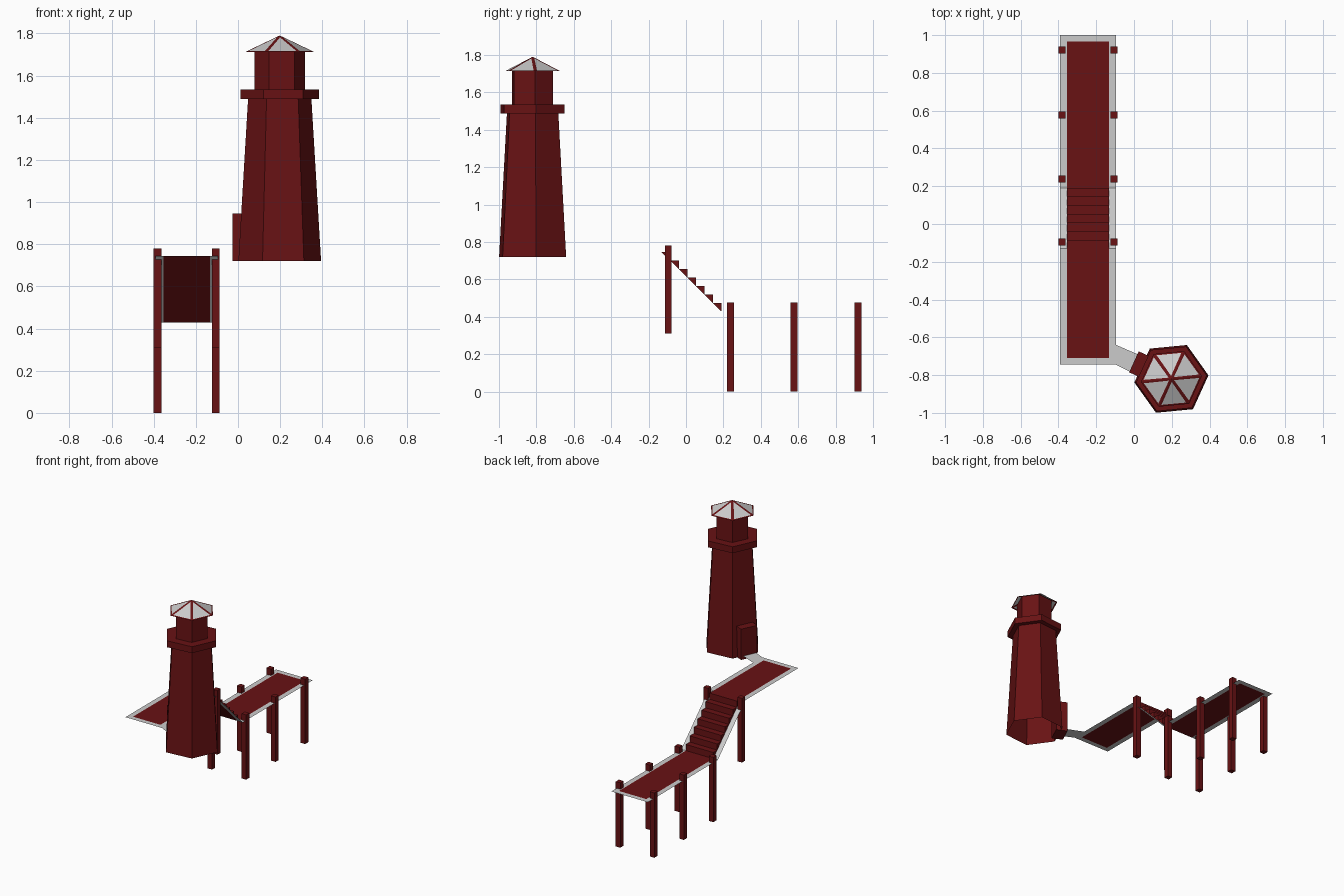
import bpy, bmesh
from math import radians, sin, cos

if "Cube" in bpy.data.objects:
    bpy.data.objects.remove(bpy.data.objects["Cube"])


def material(name, rgb):
    m = bpy.data.materials.new(name)
    m.diffuse_color = (*rgb, 1)
    m.use_nodes = True
    m.node_tree.nodes["Principled BSDF"].inputs["Base Color"].default_value = m.diffuse_color
    return m


RED = material("dark_red", (0.14, 0.006, 0.007))
GREY = material("grey", (0.8, 0.8, 0.8))


def make(name, bm, mats=(RED,)):
    me = bpy.data.meshes.new(name)
    bm.to_mesh(me)
    bm.free()
    for m in mats:
        me.materials.append(m)
    ob = bpy.data.objects.new(name, me)
    bpy.context.collection.objects.link(ob)
    return ob


def box(name, center, size, angle=0):
    bm = bmesh.new()
    bmesh.ops.create_cube(bm, size=1)
    bmesh.ops.scale(bm, vec=size, verts=bm.verts)
    ob = make(name, bm)
    ob.location = center
    ob.rotation_euler.z = angle
    return ob


LOW, HIGH = 0.428, 0.745          # deck heights
STAIR_Y0, STAIR_Y1 = -0.13, 0.19  # stair top and foot
XS = (-0.391, -0.354, -0.132, -0.095)

# Walkway: two flat decks joined by a slope, grey rim around a red middle
path = [(-0.745, HIGH), (-0.71, HIGH), (STAIR_Y0, HIGH),
        (STAIR_Y1, LOW), (0.965, LOW), (1.0, LOW)]
bm = bmesh.new()
rows = [[bm.verts.new((x, y, z)) for x in XS] for y, z in path]
for i in range(len(path) - 1):
    for j in range(3):
        f = bm.faces.new((rows[i][j], rows[i][j + 1],
                          rows[i + 1][j + 1], rows[i + 1][j]))
        f.material_index = 0 if j == 1 and 0 < i < len(path) - 2 else 1
make("walkway", bm, (RED, GREY))

# Stair steps: wedges sitting on the slope
STEPS = 7
run, rise = (STAIR_Y1 - STAIR_Y0) / STEPS, (HIGH - LOW) / STEPS
bm = bmesh.new()
for k in range(STEPS):
    y, z = STAIR_Y0 + k * run, HIGH - k * rise
    l, r = [[bm.verts.new((x, *p)) for p in
             ((y, z), (y + run, z), (y + run, z - rise))] for x in XS[1:3]]
    bm.faces.new((l[0], r[0], r[1], l[1]))
    bm.faces.new((l[1], r[1], r[2], l[2]))
    bm.faces.new(l)
    bm.faces.new(r[::-1])
bmesh.ops.recalc_face_normals(bm, faces=bm.faces)
make("stair_steps", bm)

# Posts in pairs along the walkway
for y, z0, z1 in ((0.92, 0, 0.475), (0.578, 0, 0.475),
                  (0.237, 0, 0.475), (-0.095, 0.31, 0.78)):
    for side, x in (("left", -0.382), ("right", -0.106)):
        box(f"post_{side}", (x, y, (z0 + z1) / 2), (0.037, 0.037, z1 - z0))

# Tower: six-sided profile with gallery ring and lantern room
CX, CY, TURN = 0.198, -0.82, radians(5.5)


def hexagon(bm, r, z):
    return [bm.verts.new((CX + r * cos(TURN + radians(60 * i)),
                          CY + r * sin(TURN + radians(60 * i)), z))
            for i in range(6)]


bm = bmesh.new()
rings = [hexagon(bm, r, z) for r, z in (
    (0.197, 0.72), (0.151, 1.488), (0.188, 1.488),
    (0.188, 1.535), (0.121, 1.535), (0.121, 1.73))]
for a, b in zip(rings, rings[1:]):
    for i in range(6):
        j = (i + 1) % 6
        bm.faces.new((a[i], a[j], b[j], b[i]))
make("tower", bm)

# Roof: pyramid with a grey panel inset in each side
bm = bmesh.new()
eave = hexagon(bm, 0.162, 1.713)
apex = bm.verts.new((CX, CY, 1.79))
panels = [bm.faces.new((eave[i], eave[(i + 1) % 6], apex)) for i in range(6)]
bm.normal_update()
bmesh.ops.inset_individual(bm, faces=panels, thickness=0.018)
for f in panels:
    f.material_index = 1
make("roof", bm, (RED, GREY))

# Doorway block on the side facing the walkway
out = TURN + radians(150)
box("doorway", (CX + 0.178 * cos(out), CY + 0.178 * sin(out), 0.8325),
    (0.08, 0.122, 0.225), out)

# Flat bridge from upper deck to doorway
bm = bmesh.new()
bm.faces.new([bm.verts.new((x, y, HIGH)) for x, y in (
    (-0.095, -0.745), (-0.015, -0.785), (0.02, -0.69), (-0.095, -0.64))])
make("bridge", bm, (GREY,))
